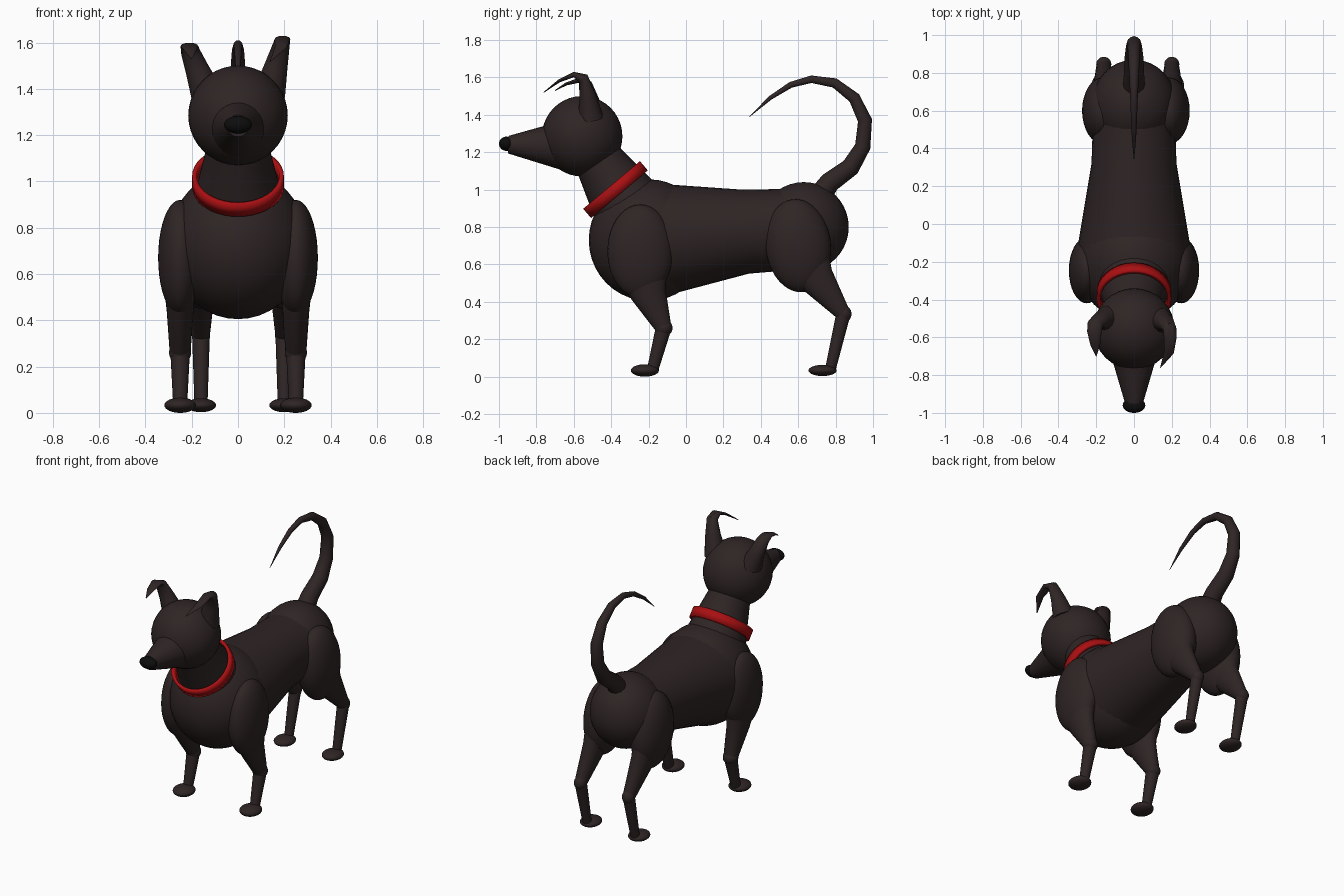
import bpy, bmesh, math
from mathutils import Vector

old = bpy.data.objects.get("Cube")
if old:
    bpy.data.objects.remove(old, do_unlink=True)


def material(name, rgb):
    m = bpy.data.materials.new(name)
    m.use_nodes = True
    m.diffuse_color = (*rgb, 1)
    m.node_tree.nodes["Principled BSDF"].inputs["Base Color"].default_value = (*rgb, 1)
    return m


COAT = material("dark brown coat", (0.028, 0.018, 0.018))
RED = material("red collar", (0.4, 0.005, 0.006))
BLACK = material("black nose", (0.004, 0.004, 0.004))


def finish(obj, name, mat, angle=50):
    obj.name = name
    obj.data.materials.append(mat)
    bpy.ops.object.select_all(action='DESELECT')
    obj.select_set(True)
    bpy.context.view_layer.objects.active = obj
    bpy.ops.object.shade_smooth_by_angle(angle=math.radians(angle))
    return obj


def ball(name, loc, radii, mat=COAT, tilt=0):
    bpy.ops.mesh.primitive_uv_sphere_add(segments=32, ring_count=20, location=loc,
                                         rotation=(tilt, 0, 0))
    bpy.context.object.scale = radii
    return finish(bpy.context.object, name, mat)


def tube(name, points, sides=24, mat=COAT):
    """Loft rings (x, y, z, half width[, half thickness]) along a path."""
    bm = bmesh.new()
    centres = [Vector(p[:3]) for p in points]
    rings = []
    for i, p in enumerate(points):
        # tangent averages the directions of the neighbouring segments
        t = Vector()
        if i > 0:
            t += (centres[i] - centres[i - 1]).normalized()
        if i < len(points) - 1:
            t += (centres[i + 1] - centres[i]).normalized()
        t.normalize()
        side = Vector((1, 0, 0))
        side = (side - t * side.dot(t)).normalized()
        up = t.cross(side)
        ring = []
        for k in range(sides):
            a = math.tau * k / sides
            ring.append(bm.verts.new(centres[i] + side * p[3] * math.cos(a)
                                     + up * p[-1] * math.sin(a)))
        rings.append(ring)
    for r, s in zip(rings, rings[1:]):
        for k in range(sides):
            n = (k + 1) % sides
            bm.faces.new((r[k], r[n], s[n], s[k]))
    bm.faces.new(rings[0][::-1])
    bm.faces.new(rings[-1])
    bmesh.ops.recalc_face_normals(bm, faces=bm.faces)
    mesh = bpy.data.meshes.new(name)
    bm.to_mesh(mesh)
    bm.free()
    obj = bpy.data.objects.new(name, mesh)
    bpy.context.collection.objects.link(obj)
    return finish(obj, name, mat)


# Trunk
ball("chest", (0, -0.2, 0.73), (0.3, 0.32, 0.325))
tube("body", [(0, -0.2, 0.73, 0.3), (0, -0.1, 0.735, 0.295),
              (0, 0.32, 0.775, 0.225), (0, 0.62, 0.79, 0.215)], 32)
ball("hips", (0, 0.63, 0.8), (0.225, 0.24, 0.24))

# Neck and collar
tube("neck", [(0, -0.27, 0.86, 0.21), (0, -0.335, 0.95, 0.185),
              (0, -0.46, 1.145, 0.135), (0, -0.5, 1.21, 0.13)], 32)
bpy.ops.mesh.primitive_cylinder_add(vertices=40, radius=0.198, depth=0.065,
                                    end_fill_type='NOTHING', location=(0, -0.377, 1.0),
                                    rotation=(math.radians(40), 0, 0))
collar = finish(bpy.context.object, "collar", RED)
solid = collar.modifiers.new("Thickness", 'SOLIDIFY')
solid.thickness = 0.02
solid.offset = -1

# Head
ball("head", (0, -0.555, 1.285), (0.215, 0.215, 0.215))
tube("snout", [(0, -0.6, 1.235, 0.15), (0, -0.95, 1.24, 0.047)])
ball("nose", (0, -0.96, 1.245), (0.06, 0.04, 0.038), BLACK)

# Ears: upright cones that fold forward into thin flaps
tube("left_ear", [(0.135, -0.51, 1.38, 0.07), (0.165, -0.525, 1.5, 0.05, 0.045),
                  (0.188, -0.55, 1.595, 0.036, 0.03), (0.192, -0.6, 1.615, 0.034, 0.014),
                  (0.185, -0.68, 1.58, 0.026, 0.008), (0.14, -0.76, 1.52, 0.002)], 12)
tube("right_ear", [(-0.135, -0.5, 1.38, 0.07), (-0.175, -0.51, 1.48, 0.052, 0.045),
                   (-0.205, -0.53, 1.56, 0.042, 0.03), (-0.21, -0.57, 1.585, 0.038, 0.014),
                   (-0.205, -0.64, 1.565, 0.026, 0.008), (-0.2, -0.7, 1.53, 0.002)], 12)

# Tail: a tapering hook
tube("tail", [(0, 0.68, 0.92, 0.065), (0, 0.77, 1.04, 0.055), (0, 0.88, 1.12, 0.05),
              (0, 0.945, 1.23, 0.042), (0, 0.957, 1.37, 0.038), (0, 0.9, 1.49, 0.032),
              (0, 0.795, 1.57, 0.026), (0, 0.67, 1.59, 0.02), (0, 0.56, 1.56, 0.016),
              (0, 0.45, 1.49, 0.011), (0, 0.34, 1.39, 0.001)], 12)

# Legs, the hind pair set slightly towards the left
for s, side in ((1, "left"), (-1, "right")):
    x = s * 0.25
    ball(f"{side}_shoulder", (x, -0.245, 0.67), (0.095, 0.175, 0.25))
    tube(f"{side}_upper_foreleg", [(x, -0.225, 0.55, 0.07, 0.13),
                                   (x, -0.2, 0.44, 0.058, 0.095),
                                   (x, -0.12, 0.26, 0.045, 0.044)])
    ball(f"{side}_elbow", (x, -0.12, 0.26), (0.048, 0.048, 0.045))
    tube(f"{side}_lower_foreleg", [(x, -0.12, 0.26, 0.042), (x, -0.18, 0.03, 0.03)])
    ball(f"{side}_forepaw", (x, -0.22, 0.033), (0.068, 0.075, 0.033))

    h = 0.02 + s * 0.18
    ball(f"{side}_thigh", (0.01 + s * 0.175, 0.6, 0.7), (0.11, 0.175, 0.25), tilt=0.12)
    tube(f"{side}_upper_hind_leg", [(0.01 + s * 0.18, 0.64, 0.62, 0.08, 0.14),
                                    (h, 0.7, 0.52, 0.06, 0.095),
                                    (h, 0.845, 0.33, 0.038)])
    ball(f"{side}_hock", (h, 0.845, 0.335), (0.04, 0.04, 0.045))
    tube(f"{side}_lower_hind_leg", [(h, 0.84, 0.33, 0.038), (h, 0.77, 0.03, 0.028)])
    ball(f"{side}_hind_paw", (h, 0.73, 0.033), (0.065, 0.075, 0.03))
